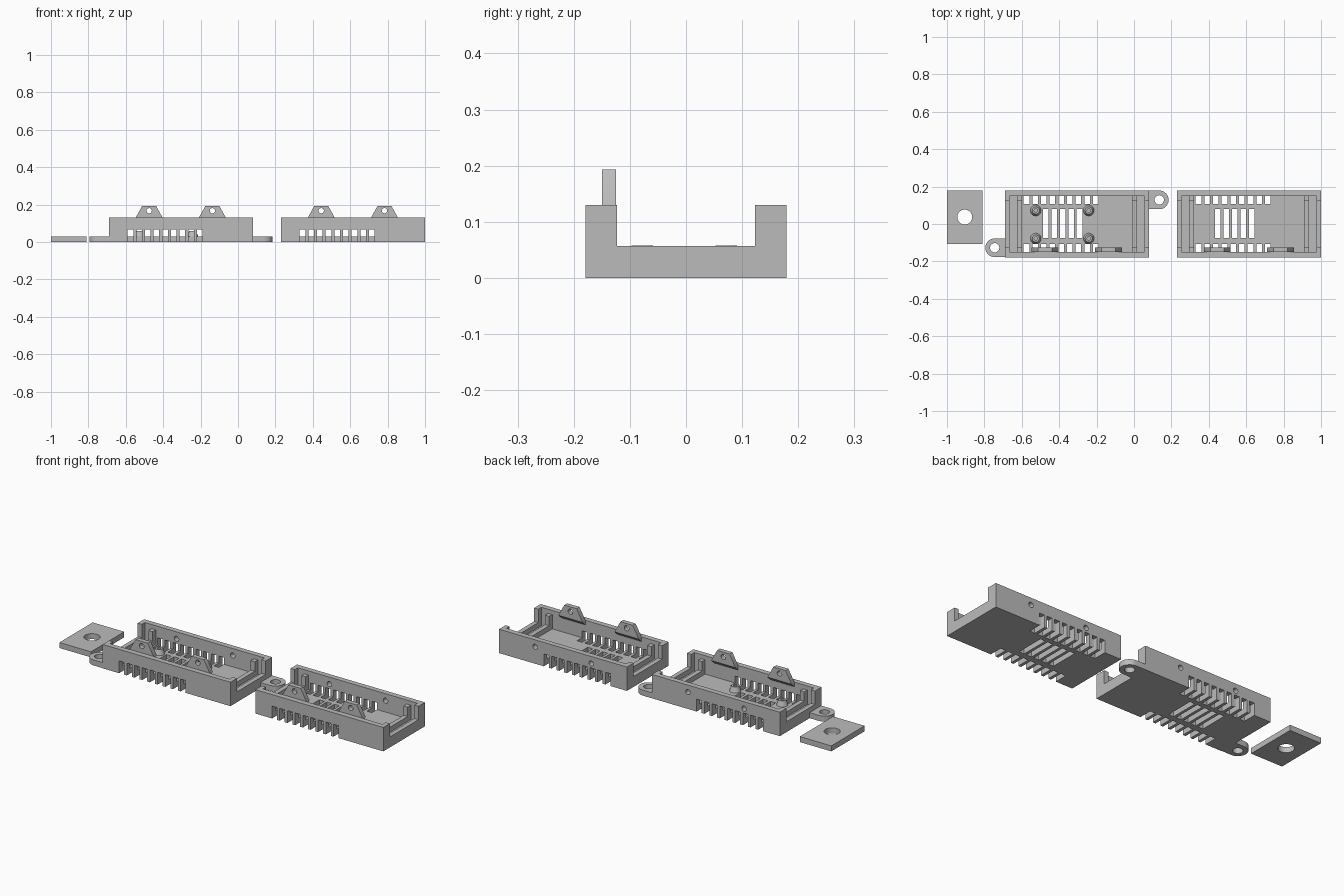
import bpy, bmesh, math
from mathutils import Matrix, Vector

if "Cube" in bpy.data.objects:
    bpy.data.objects.remove(bpy.data.objects["Cube"])

grey = bpy.data.materials.new("plain grey")
grey.diffuse_color = (0.5, 0.5, 0.5, 1)
grey.use_nodes = True
grey.node_tree.nodes["Principled BSDF"].inputs["Base Color"].default_value = grey.diffuse_color


def finish(name, bm):
    bmesh.ops.recalc_face_normals(bm, faces=bm.faces)
    me = bpy.data.meshes.new(name)
    bm.to_mesh(me)
    bm.free()
    ob = bpy.data.objects.new(name, me)
    bpy.context.collection.objects.link(ob)
    me.materials.append(grey)
    return ob


def boxes(name, specs):
    """Each spec is x0, x1, y0, y1, z0, z1."""
    bm = bmesh.new()
    for x0, x1, y0, y1, z0, z1 in specs:
        m = Matrix.Translation(((x0 + x1) / 2, (y0 + y1) / 2, (z0 + z1) / 2))
        m = m @ Matrix.Diagonal((x1 - x0, y1 - y0, z1 - z0, 1))
        bmesh.ops.create_cube(bm, size=1, matrix=m)
    return finish(name, bm)


def rods(name, centres, r, depth, along_y=False, r2=None):
    bm = bmesh.new()
    rot = Matrix.Rotation(math.pi / 2, 4, 'X') if along_y else Matrix()
    for c in centres:
        bmesh.ops.create_cone(bm, cap_ends=True, segments=28, radius1=r,
                              radius2=r if r2 is None else r2, depth=depth,
                              matrix=Matrix.Translation(c) @ rot)
    return finish(name, bm)


def prism(name, pts, direction):
    bm = bmesh.new()
    f = bm.faces.new([bm.verts.new(p) for p in pts])
    ext = bmesh.ops.extrude_face_region(bm, geom=[f])
    verts = [v for v in ext["geom"] if isinstance(v, bmesh.types.BMVert)]
    bmesh.ops.translate(bm, verts=verts, vec=Vector(direction))
    return finish(name, bm)


def cut(ob, *cutters):
    """Subtract the cutters, bake the result and drop the helpers."""
    for c in cutters:
        c.hide_render = True
        m = ob.modifiers.new("cut", 'BOOLEAN')
        m.operation, m.solver, m.object = 'DIFFERENCE', 'EXACT', c
    dg = bpy.context.evaluated_depsgraph_get()
    me = bpy.data.meshes.new_from_object(ob.evaluated_get(dg))
    ob.modifiers.clear()
    ob.data = me
    for c in cutters:
        bpy.data.objects.remove(c)


def smooth(ob):
    bpy.ops.object.select_all(action='DESELECT')
    ob.select_set(True)
    bpy.context.view_layer.objects.active = ob
    bpy.ops.object.shade_smooth_by_angle(angle=math.radians(30))


L, W, H, FLOOR, INNER = 0.77, 0.179, 0.13, 0.03, 0.15
TABS = (0.215, 0.553)


def tray(side, x0):
    ob = boxes(side + "_tray", [(x0, x0 + L, -W, W, 0, H)])
    x1 = x0 + L
    # main cavity, low ends, panel grooves and shortened inner posts
    cavity = boxes("cavity", [(x0 + .09, x1 - .09, -INNER, INNER, FLOOR, .3)])
    ends = boxes("ends", [(x0 - .1, x1 + .1, -.123, .123, .057, .3)])
    grooves = boxes("grooves", [(a, a + .04, -INNER, INNER, FLOOR, .3)
                                for a in (x0 + .025, x1 - .065)])
    posts = boxes("posts", [(a, a + .035, -INNER, INNER, .108, .3)
                            for a in (x0 + .06, x1 - .095)])
    # vents through the wall feet and the floor
    side_vents = boxes("side_vents", [
        (x0 + .10 + i * .0463, x0 + .13 + i * .0463, ya, yb, -.1, .067)
        for i in range(9) for ya, yb in ((-.3, -.107), (.107, .3))])
    floor_vents = boxes("floor_vents", [
        (x0 + .203 + i * .0452, x0 + .233 + i * .0452, -.075, .081, -.1, .045)
        for i in range(5)])
    # screw holes in the back wall
    holes = rods("holes", [(x0 + t, W, .092) for t in TABS], .014, .1, True)
    cut(ob, cavity, ends, grooves, posts, side_vents, floor_vents, holes)
    smooth(ob)

    # clip tabs standing inside the front wall
    for i, t in enumerate(TABS):
        x = x0 + t
        prof = [(-.072, .105), (.072, .105), (.072, .13), (.037, .193),
                (-.037, .193), (-.072, .13)]
        tab = prism(f"{side}_clip_tab_{i + 1}",
                    [(x + px, -INNER, pz) for px, pz in prof], (0, .025, 0))
        for v in tab.data.vertices:      # sloped underside
            if v.co.z < .11 and v.co.y > -.13:
                v.co.z = .128
        cut(tab, rods("hole", [(x, -.14, .167)], .014, .1, True))
        smooth(tab)


tray("left", -0.69)
tray("right", 0.23)

# rounded mounting ears at opposite corners of the left tray
for name, xe, cx, cy, s in (("left_ear", -.69, -.745, -.127, -1),
                            ("right_ear", .08, .135, .129, 1)):
    r = .05
    pts = [(xe, cy - r, 0)]
    for i in range(17):
        a = -math.pi / 2 + math.pi * i / 16
        pts.append((cx + s * r * math.cos(a), cy + r * math.sin(a), 0))
    pts.append((xe, cy + r, 0))
    ear = prism(name, pts, (0, 0, FLOOR))
    cut(ear, rods("hole", [(cx, cy, 0)], .025, .2))
    smooth(ear)

# standoffs on the left tray floor
spots = [(x, y) for x in (-.525, -.242) for y in (-.078, .072)]
for i, (x, y) in enumerate(spots):
    post = rods(f"standoff_{i + 1}", [(x, y, .044)], .029, .028, r2=.019)
    cut(post, rods("hole", [(x, y, .06)], .009, .04))
    smooth(post)

# loose plate with a round hole
plate = boxes("loose_plate", [(-1, -.81, -.107, .179, 0, FLOOR)])
cut(plate, rods("hole", [(-.905, .037, 0)], .04, .2))
smooth(plate)
